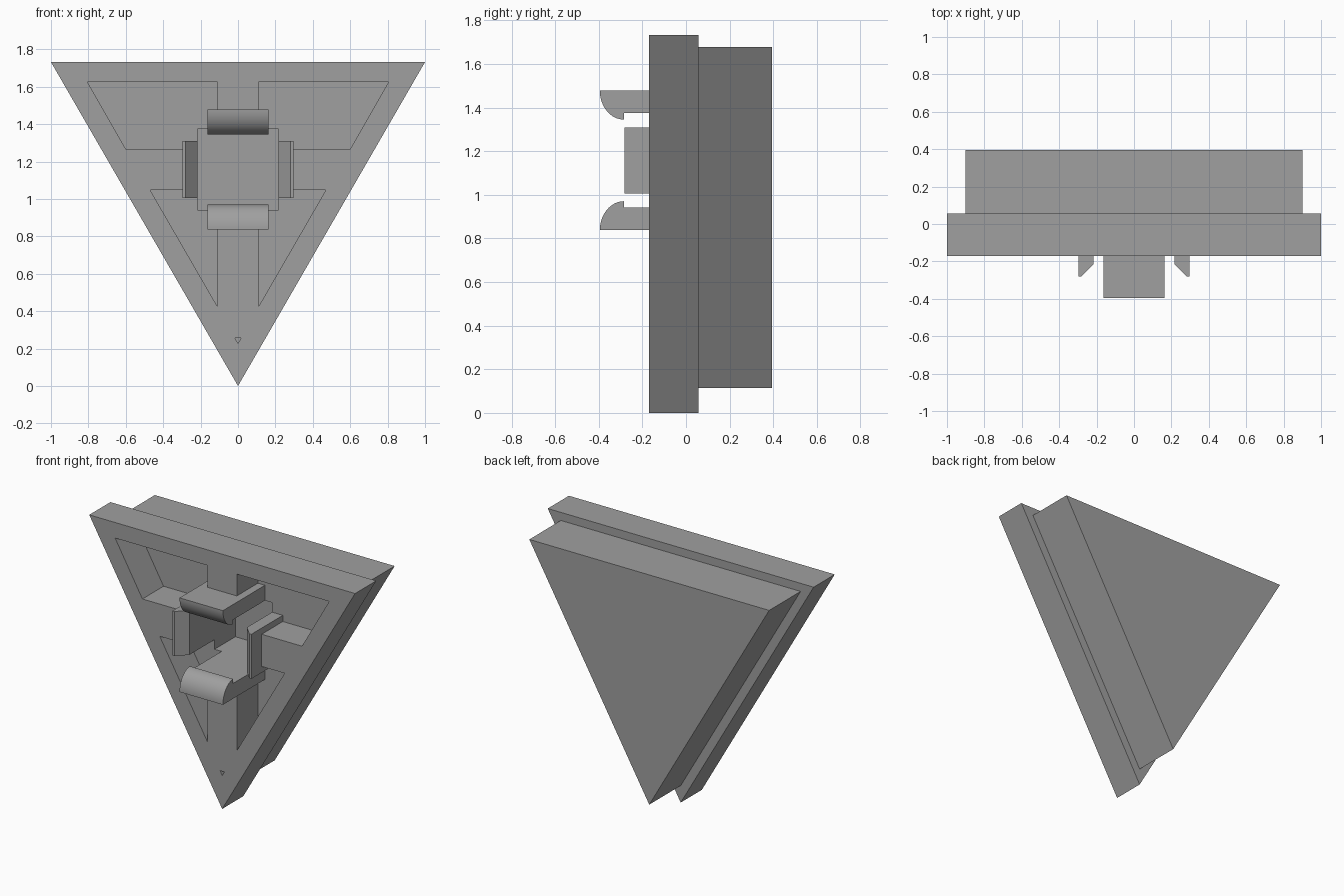
import bpy, bmesh, math

if "Cube" in bpy.data.objects:
    bpy.data.objects.remove(bpy.data.objects["Cube"])

grey = bpy.data.materials.new("plain grey")
grey.diffuse_color = (0.35, 0.35, 0.35, 1)
grey.use_nodes = True
grey.node_tree.nodes["Principled BSDF"].inputs["Base Color"].default_value = grey.diffuse_color

# Maps profile coordinates (a, b) and extrusion depth w to space
AXES = {
    "x": lambda a, b, w: (w, a, b),   # profile in y, z
    "y": lambda a, b, w: (a, w, b),   # profile in x, z
    "z": lambda a, b, w: (a, b, w),   # profile in x, y
}


def prism(name, axis, outline, w0, w1, holes=(), smooth=False):
    """Extruded outline; holes are (outline, end depth), blind if they end before w1."""
    place = AXES[axis]
    bm = bmesh.new()
    front, rear, floors = [], [], []
    for pts, end in [(outline, w1), *holes]:
        va = [bm.verts.new(place(a, b, w0)) for a, b in pts]
        vb = [bm.verts.new(place(a, b, end)) for a, b in pts]
        n = len(pts)
        for i in range(n):
            j = (i + 1) % n
            bm.faces.new((va[i], va[j], vb[j], vb[i]))
            front.append(bm.edges.get((va[i], va[j])))
            if end == w1:
                rear.append(bm.edges.get((vb[i], vb[j])))
        if end != w1:
            floors.append(vb)
    for edges in (front, rear):
        bmesh.ops.triangle_fill(bm, edges=edges, use_beauty=True)
    for loop in floors:
        bm.faces.new(loop)
    bmesh.ops.recalc_face_normals(bm, faces=bm.faces[:])
    mesh = bpy.data.meshes.new(name)
    bm.to_mesh(mesh)
    bm.free()
    mesh.materials.append(grey)
    obj = bpy.data.objects.new(name, mesh)
    bpy.context.collection.objects.link(obj)
    if smooth:
        bpy.ops.object.select_all(action="DESELECT")
        obj.select_set(True)
        bpy.context.view_layer.objects.active = obj
        bpy.ops.object.shade_smooth_by_angle(angle=math.radians(30))
    return obj


FRONT, STEP, SOCKET_END, BACK = -0.17, 0.057, 0.28, 0.395
MID_Z = 1.1575          # centre height of the socket
S = 0.2165              # half width of the socket

# Front plate: triangle with four pockets joined by the square socket
half = [(0.11, MID_Z + S), (0.11, 1.626), (0.805, 1.626), (0.6, 1.267),
        (S, 1.267), (S, 1.048), (0.47, 1.048), (0.11, 0.425), (0.11, MID_Z - S)]
opening = half + [(-x, z) for x, z in reversed(half)]
dimple = [(-0.016, 0.256), (0.016, 0.256), (0, 0.228)]
prism("front_plate", "y", [(-1, 1.732), (1, 1.732), (0, 0)], FRONT, STEP,
      [(opening, STEP), (dimple, FRONT + 0.05)])

# Back block with the blind square socket
socket = [(-S, MID_Z - S), (S, MID_Z - S), (S, MID_Z + S), (-S, MID_Z + S)]
prism("back_block", "y", [(-0.902, 1.677), (0.902, 1.677), (0, 0.115)], STEP, BACK,
      [(socket, SOCKET_END)])

# Upper and lower hooks with rounded noses
nose = [(-0.284 - 0.111 * math.cos(t), 0.32 - 0.133 * math.sin(t))
        for t in (math.pi / 2 * i / 16 for i in range(17))]
hook = [(STEP, 0.32)] + nose + [(-0.284, S), (STEP, S)]
for name, s in (("upper_hook", 1), ("lower_hook", -1)):
    prism(name, "x", [(y, MID_Z + s * h) for y, h in hook], -0.163, 0.163, smooth=True)

# Side guides with bevelled inner edges
guide = [(S, STEP), (S, -0.214), (0.282, -0.281), (0.297, -0.281), (0.297, STEP)]
for name, s in (("right_guide", 1), ("left_guide", -1)):
    prism(name, "z", [(s * x, y) for x, y in guide], 1.006, 1.309)
